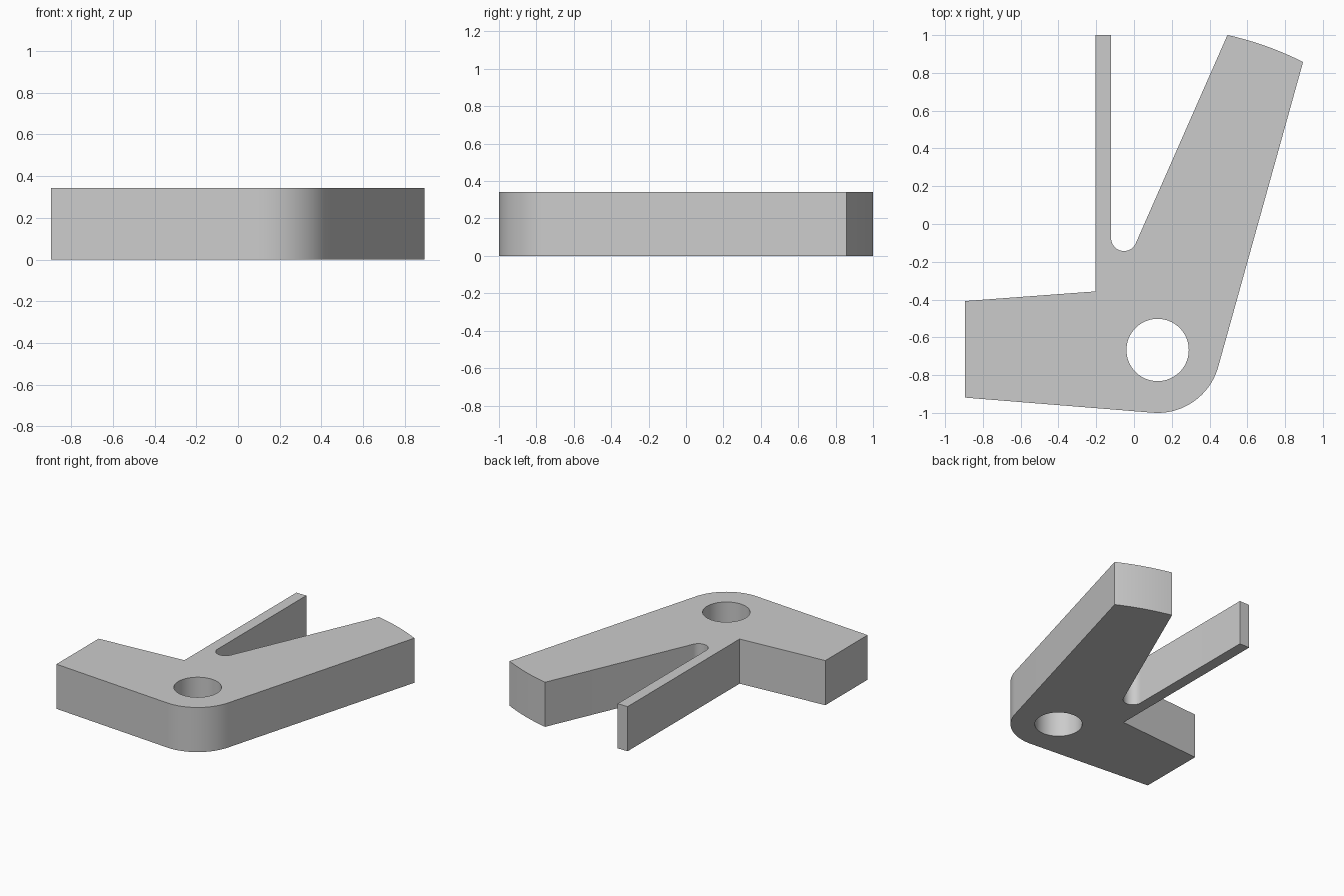
import bpy
import bmesh
from math import cos, sin, radians

cube = bpy.data.objects.get("Cube")
if cube:
    bpy.data.objects.remove(cube)

HEIGHT = 0.342
PIVOT = (0.125, -0.667)


def arc(centre, radius, start, end, steps):
    """Points along an arc, angles in degrees."""
    angles = [radians(start + (end - start) * i / steps) for i in range(steps + 1)]
    return [(centre[0] + radius * cos(a), centre[1] + radius * sin(a)) for a in angles]


def add_loop(bm, points):
    verts = [bm.verts.new((x, y, 0)) for x, y in points]
    return [bm.edges.new((v, verts[i - 1])) for i, v in enumerate(verts)]


# Outline: short arm, rounded corner, long arm, slot, thin blade
outline = [(-0.896, -0.408), (-0.896, -0.919)]
outline += arc(PIVOT, 0.333, -94.4, -15.5, 24)
outline += arc(PIVOT, 1.708, 63.2, 77.5, 12)
outline += arc((-0.053, -0.075), 0.068, -23.8, -180, 24)
outline += [(-0.121, 1.0), (-0.205, 1.0), (-0.205, -0.357)]

# Round pivot hole
hole = arc(PIVOT, 0.165, 0, 360, 64)[:-1]

# Fill the profile and extrude it to full thickness
bm = bmesh.new()
edges = add_loop(bm, outline) + add_loop(bm, hole)
bmesh.ops.triangle_fill(bm, use_beauty=True, edges=edges)
base = bm.faces[:]
result = bmesh.ops.extrude_face_region(bm, geom=base, use_keep_orig=True)
top = [g for g in result["geom"] if isinstance(g, bmesh.types.BMVert)]
bmesh.ops.translate(bm, verts=top, vec=(0, 0, HEIGHT))
bmesh.ops.recalc_face_normals(bm, faces=bm.faces)

mesh = bpy.data.meshes.new("lever_plate")
bm.to_mesh(mesh)
bm.free()
lever = bpy.data.objects.new("lever_plate", mesh)
bpy.context.collection.objects.link(lever)

# Plain grey material
grey = bpy.data.materials.new("plain_grey")
grey.use_nodes = True
colour = (0.6, 0.6, 0.6, 1)
grey.diffuse_color = colour
grey.node_tree.nodes["Principled BSDF"].inputs["Base Color"].default_value = colour
mesh.materials.append(grey)

# Smooth curved walls, sharp rims
bpy.ops.object.select_all(action="DESELECT")
lever.select_set(True)
bpy.context.view_layer.objects.active = lever
bpy.ops.object.shade_smooth_by_angle(angle=radians(20))
